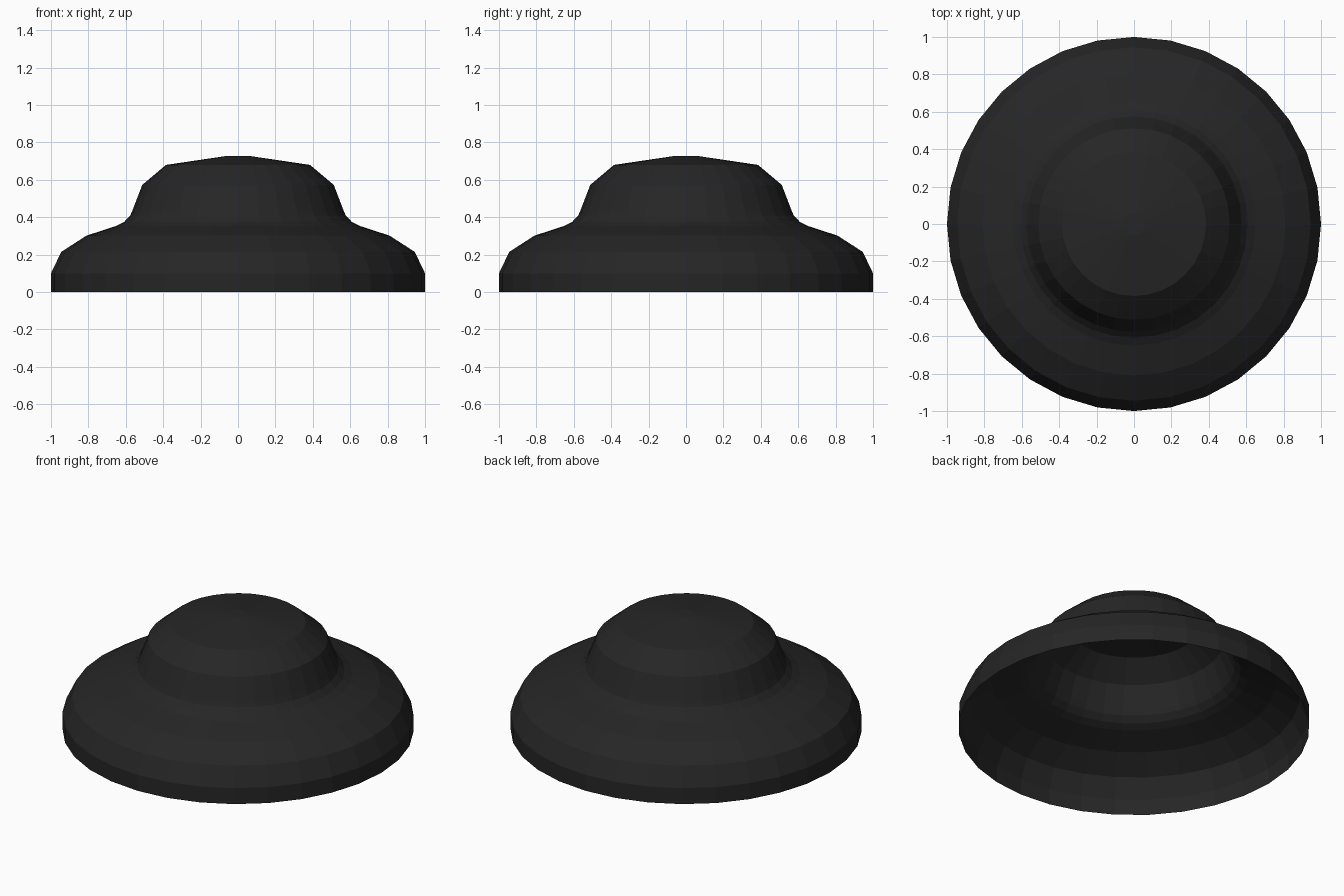
import bpy, bmesh, math

if "Cube" in bpy.data.objects:
    bpy.data.objects.remove(bpy.data.objects["Cube"])

SIDES = 32
# Outline of the open shell: (radius, height), from rim to crown
PROFILE = [(1.0, 0.0), (1.0, 0.1), (0.945, 0.215), (0.81, 0.302), (0.65, 0.354),
           (0.608, 0.376), (0.576, 0.41), (0.565, 0.435), (0.512, 0.573),
           (0.385, 0.68), (0.06, 0.728)]

mat = bpy.data.materials.new("charcoal")
mat.diffuse_color = (0.019, 0.019, 0.019, 1)
mat.use_nodes = True
mat.node_tree.nodes["Principled BSDF"].inputs["Base Color"].default_value = mat.diffuse_color

# Revolved cover, open underneath
bm = bmesh.new()
rings = [[bm.verts.new((r * math.cos(2 * math.pi * i / SIDES),
                        r * math.sin(2 * math.pi * i / SIDES), z))
          for i in range(SIDES)] for r, z in PROFILE]
for low, high in zip(rings, rings[1:]):
    for i in range(SIDES):
        j = (i + 1) % SIDES
        bm.faces.new((low[i], low[j], high[j], high[i]))
# Small flat cap on the crown
bm.faces.new(rings[-1])

mesh = bpy.data.meshes.new("domed_cover")
bm.to_mesh(mesh)
bm.free()
mesh.materials.append(mat)
cover = bpy.data.objects.new("domed_cover", mesh)
bpy.context.collection.objects.link(cover)
